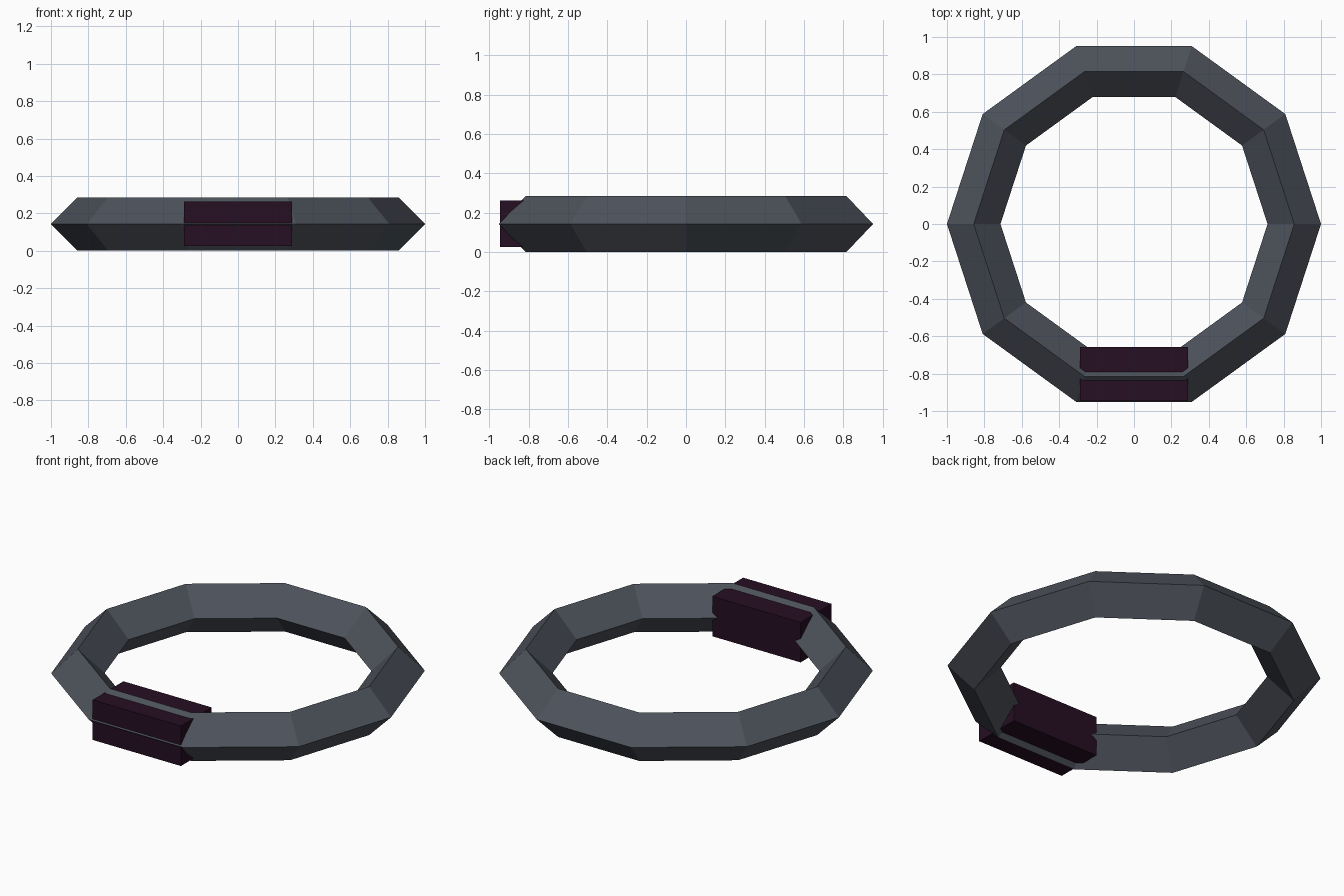
import bpy
import math

cube = bpy.data.objects.get("Cube")
if cube:
    bpy.data.objects.remove(cube, do_unlink=True)


def material(name, color):
    mat = bpy.data.materials.new(name)
    mat.use_nodes = True
    mat.diffuse_color = (*color, 1)
    mat.node_tree.nodes["Principled BSDF"].inputs["Base Color"].default_value = (*color, 1)
    return mat


def finish(name, mat):
    obj = bpy.context.object
    obj.name = obj.data.name = name
    obj.data.materials.append(mat)
    bpy.ops.object.shade_flat()
    return obj


slate = material("slate grey", (0.075, 0.085, 0.105))
plum = material("dark plum", (0.019, 0.0045, 0.017))

TUBE = 0.143
MID_RADIUS = 1 - TUBE

# Ten-sided ring with a diamond cross-section
bpy.ops.mesh.primitive_torus_add(
    major_segments=10, minor_segments=4,
    major_radius=MID_RADIUS, minor_radius=TUBE, location=(0, 0, TUBE))
finish("ring", slate)

# Clasp block around the front segment; the ring's ridges poke through it
bpy.ops.mesh.primitive_cube_add(size=1, location=(0, -0.801, TUBE + 0.001))
clasp = finish("clasp", plum)
clasp.scale = (0.577, 0.288, 0.236)
